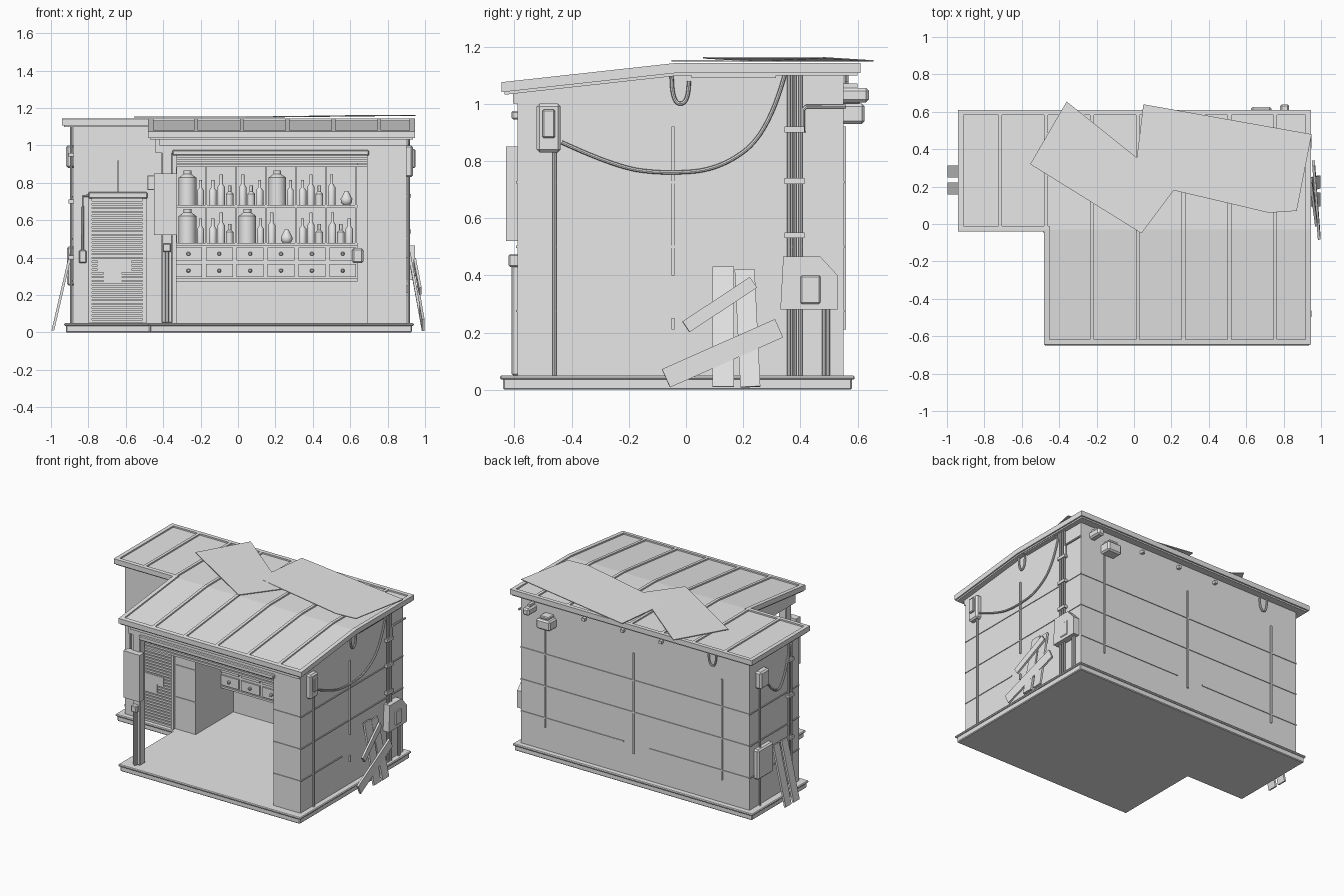
import bpy, bmesh, math
from mathutils import Vector, Matrix

cube = bpy.data.objects.get("Cube")
if cube:
    bpy.data.objects.remove(cube, do_unlink=True)

grey = bpy.data.materials.new("plain grey")
grey.use_nodes = True
grey.diffuse_color = (.8, .8, .8, 1)
grey.node_tree.nodes["Principled BSDF"].inputs["Base Color"].default_value = grey.diffuse_color

# Main planes of the building
LEFT, RIGHT, FRONT, BACK, ANNEX = -.88, .9, -.59, .55, 0
FLOOR, INNER, OPEN_LEFT, OPEN_RIGHT, HEAD = .05, .42, -.33, .69, .96
RIDGE, RIDGE_HEIGHT, SLOPE, THIN, RIB = -.03, 1.143, .11, .005, .01
WALLS = {"right": (RIGHT, 1, "x"), "left": (LEFT, -1, "x"), "back": (BACK, 1, "y"),
         "front": (FRONT, -1, "y"), "annex": (ANNEX, -1, "y")}


def link(name, mesh):
    mesh.materials.clear()
    mesh.materials.append(grey)
    ob = bpy.data.objects.new(name, mesh)
    bpy.context.collection.objects.link(ob)
    return ob


def add(name, bm):
    bmesh.ops.recalc_face_normals(bm, faces=bm.faces)
    mesh = bpy.data.meshes.new(name)
    bm.to_mesh(mesh)
    bm.free()
    return link(name, mesh)


def smooth(ob):
    bpy.ops.object.select_all(action='DESELECT')
    ob.select_set(True)
    bpy.context.view_layer.objects.active = ob
    bpy.ops.object.shade_smooth_by_angle(angle=math.radians(40))


def soften(ob, width):
    mod = ob.modifiers.new("bevel", 'BEVEL')
    mod.width, mod.segments, mod.limit_method = width, 1, 'ANGLE'


def around(centre, half):
    return centre - half, centre + half


def box(name, xs, ys, zs, soft=0):
    bm = bmesh.new()
    bmesh.ops.create_cube(bm, size=1)
    for v in bm.verts:
        v.co = [min(span) if c < 0 else max(span) for c, span in zip(v.co, (xs, ys, zs))]
    ob = add(name, bm)
    if soft:
        soften(ob, soft)
    return ob


def mount(name, wall, along, zs, depth, soft=0):
    """Box fixed on the outside of a wall."""
    plane, sign, axis = WALLS[wall]
    out = (plane - sign * RIB, plane + sign * depth)
    return box(name, out, along, zs, soft) if axis == "x" else box(name, along, out, zs, soft)


def prism(name, points, offset):
    bm = bmesh.new()
    face = bm.faces.new([bm.verts.new(p) for p in points])
    new = bmesh.ops.extrude_face_region(bm, geom=[face])["geom"]
    bmesh.ops.translate(bm, vec=offset, verts=[v for v in new if isinstance(v, bmesh.types.BMVert)])
    return add(name, bm)


def slab(name, xs, ys, low, high, base=None):
    """Block with a top that follows the roof; its bottom is flat at base or follows too."""
    def height(y):
        return RIDGE_HEIGHT + min(y - RIDGE, 0) * SLOPE
    line = [ys[0]] + [RIDGE] * (ys[0] < RIDGE < ys[1]) + [ys[1]]
    top = [(xs[0], y, height(y) + high) for y in line]
    bottom = [(xs[0], y, height(y) + low if base is None else base) for y in reversed(line)]
    prism(name, top + bottom, (xs[1] - xs[0], 0, 0))


def tube(name, wall, points, radius=.007, curved=False):
    """Pipe or cable lying on a wall, through points given along the wall and up."""
    plane, sign, axis = WALLS[wall]
    out = plane + sign * .012
    curve = bpy.data.curves.new(name, 'CURVE')
    curve.dimensions, curve.bevel_depth, curve.use_fill_caps = '3D', radius, True
    curve.bevel_resolution = 2
    line = curve.splines.new('NURBS' if curved else 'POLY')
    line.points.add(len(points) - 1)
    for point, (along, z) in zip(line.points, points):
        point.co = (out, along, z, 1) if axis == "x" else (along, out, z, 1)
    line.use_endpoint_u, line.order_u = curved, 3
    path = bpy.data.objects.new(name, curve)
    bpy.context.collection.objects.link(path)
    bpy.context.view_layer.update()
    mesh = bpy.data.meshes.new_from_object(path.evaluated_get(bpy.context.evaluated_depsgraph_get()))
    bpy.data.objects.remove(path, do_unlink=True)
    smooth(link(name, mesh))


def lathe(name, profile, place):
    bm = bmesh.new()
    verts = [bm.verts.new((r, 0, z)) for r, z in profile]
    edges = [bm.edges.new(pair) for pair in zip(verts, verts[1:])]
    bmesh.ops.spin(bm, geom=verts + edges, axis=(0, 0, 1), cent=(0, 0, 0), steps=14, angle=math.tau)
    bmesh.ops.remove_doubles(bm, verts=bm.verts, dist=.0005)
    bmesh.ops.translate(bm, vec=place, verts=bm.verts)
    smooth(add(name, bm))


def plank(name, start, end, width):
    start, end = Vector(start), Vector(end)
    up = (end - start).normalized()
    across = up.cross(Vector((1, 0, 0))).normalized()
    frame = Matrix((across.cross(up), across, up)).transposed().to_4x4()
    ob = box(name, around(0, .007), around(0, width / 2), (0, (end - start).length))
    ob.matrix_world = Matrix.Translation(start) @ frame


# Floor plinth in two steps
def plinth(name, inset, low, high):
    west, notch, east = -.93 + inset, -.48 + inset, .94 - inset
    south, step, north = -.65 + inset, -.04 + inset, .59 - inset
    outline = [(notch, south), (east, south), (east, north), (west, north), (west, step), (notch, step)]
    soften(prism(name, [(x, y, low) for x, y in outline], (0, 0, high - low)), THIN)


plinth("floor_base", RIB, 0, .04)
plinth("floor_slab", 0, .035, FLOOR)

# Walls, pillars and headers
EAVE = -.035
slab("back_wall", (LEFT, RIGHT), (INNER, BACK), 0, EAVE, FLOOR)
slab("right_wall", (RIGHT - .06, RIGHT), (FRONT, BACK), 0, EAVE, FLOOR)
slab("annex_block", (LEFT, OPEN_LEFT), (ANNEX, BACK), 0, EAVE, FLOOR)
slab("front_right_pillar", (OPEN_RIGHT, RIGHT), (FRONT, FRONT + .12), 0, EAVE, FLOOR)
slab("front_header", (-.44, RIGHT), (FRONT, FRONT + .09), 0, EAVE, HEAD)
slab("side_header", (-.44, -.36), (FRONT, ANNEX), 0, EAVE, HEAD)
box("front_left_post", around(-.38, .03), (FRONT, FRONT + .06), (FLOOR, 1), THIN)
mount("post_rail", "front", around(-.38, RIB), (FLOOR, .45), .02, THIN)

# Raised wall joints
for course in range(3):
    zs = around(.275 + course * .225, .004)
    mount("right_joint", "right", (FRONT, BACK if course else -.13), zs, THIN)
    mount("back_joint", "back", (LEFT if course else .1, RIGHT), zs, THIN)
    mount("left_joint", "left", (ANNEX, BACK), zs, THIN)
    mount("pillar_joint", "front", (OPEN_RIGHT, RIGHT), zs, THIN)
    mount("annex_pillar_joint", "annex", (-.48, OPEN_LEFT), zs, THIN)
    mount("back_upright_joint", "back", around(-.67 + course * .69, THIN), (.21, .92), RIB)
mount("back_joint_short", "back", (LEFT, -.1), around(.275, .004), THIN)
for zs in ((.4, .92), (.21, .25)):
    mount("right_upright_joint", "right", around(-.045, THIN), zs, RIB)
mount("annex_upright_joint", "annex", around(-.64, THIN), (.75, .92), RIB)
box("inner_upright_joint", around(.04, THIN), around(INNER, THIN), (FLOOR, .27))

# Roof sheets, rims and standing seams
WEST, NOTCH, EAST, SOUTH, STEP, NORTH, RIM = -.94, -.48, .945, -.645, -.04, .61, .028
for name, west, east, south in (("main", NOTCH, EAST, SOUTH), ("annex", WEST, NOTCH + RIM, STEP)):
    slab(name + "_roof", (west, east), (south, NORTH), -.03, -RIB)
    slab(name + "_roof_under", (west + RIB, east - RIB), (south + RIB, NORTH - RIB), -.045, -.02)
    slab(name + "_rim_front", (west, east), (south, south + RIM), EAVE, 0)
for name, west, south, north in (("right", EAST - RIM, SOUTH, NORTH), ("left", NOTCH, SOUTH, STEP + RIM),
                                 ("annex", WEST, STEP, NORTH)):
    slab(name + "_rim_side", (west, west + RIM), (south, north), EAVE, 0)
slab("rim_back", (WEST, EAST), (NORTH - RIM, NORTH), EAVE, 0)
for seam in range(7):
    x = -.715 + seam * .245
    slab("roof_seam", around(x, RIB), (STEP if x < -.46 else SOUTH, NORTH), -.015, 0)

# Loose sheets on the roof
TOP = RIDGE_HEIGHT + THIN
prism("loose_sheet_left", [(-.555, .32, TOP), (-.36, .655, TOP), (.22, .19, TOP), (.04, -.05, TOP)], (0, 0, THIN))
prism("loose_sheet_right", [(.05, .64, TOP), (.95, .48, TOP + RIB), (.87, .07, TOP + RIB), (.72, .06, TOP + RIB),
                            (0, .23, TOP)], (0, 0, THIN))

# Annex roller door
mount("door_hood", "annex", (-.8, -.485), (.715, .75), .035, THIN)
for x in (-.79, -.5):
    mount("door_guide", "annex", around(x, RIB), (FLOOR, .72), .02)
repeat = mount("door_slats", "annex", (-.78, -.51), around(.06, .007), .012).modifiers.new("repeat", 'ARRAY')
repeat.count, repeat.use_relative_offset, repeat.use_constant_offset = 32, False, True
repeat.constant_offset_displace = (0, 0, .0205)
mount("door_torn_patch", "annex", (-.75, -.57), (.33, .39), .014)
mount("door_torn_patch_low", "annex", (-.72, -.62), (.27, .33), .014)

# Rolled-up shop shutter
mount("shutter_box", "front", (-.35, .7), (.945, .975), .02, THIN)
for z in (.89, .91, .93):
    box("shutter_slat", (OPEN_LEFT, OPEN_RIGHT), around(FRONT + .03, RIB), around(z, .007))
mount("header_trim", "front", (-.42, RIGHT), (1, 1.04), .015)

# Shelves and drawers
SHELF, SHELVES, CELL, CASE_END = .28, (.47, .675), .16, .64
for z in (SHELF, *SHELVES, RIGHT):
    box("shelf_board", (OPEN_LEFT, CASE_END), (SHELF, INNER), around(z, .007))
for cell in range(7):
    box("shelf_divider", around(OPEN_LEFT + cell * CELL, THIN), (SHELF, INNER), (SHELVES[0], RIGHT))
box("drawer_case", (OPEN_LEFT, CASE_END), (SHELF + RIB, INNER), (SHELF, SHELVES[0]))
for column in range(6):
    for z in (.33, .42):
        x = -.265 + column * .165
        box("drawer", around(x, .072), (SHELF, SHELF + RIB + THIN), around(z, .035))
        box("drawer_knob", around(x, RIB), around(SHELF, .015), around(z, RIB), THIN)
box("counter_meter", around(CASE_END, .03), (SHELF - .04, SHELF + .02), (.37, .45), RIB)


# Jugs, bottles and flasks, one letter for each shelf cell
def vessel(name, x, z, radius, tall, shoulder):
    neck = radius * .45
    sides = [(radius, 0), (radius, tall * shoulder), (neck, tall * (shoulder + .1)), (neck, tall)]
    if name == "flask":
        sides = [(radius * math.sin(a), radius * (1 - math.cos(a))) for a in (.6, 1.2, 1.8, 2.4)] + [(RIB, tall)]
    lathe(name, [(0, 0)] + sides + [(0, tall)], (x, .35, z))


for z, row in zip(SHELVES, ("jbjtbb", "jbbjbf")):
    for cell, kind in enumerate(row):
        x = OPEN_LEFT + (cell + .5) * CELL
        if kind == "j":
            vessel("jug", x - .02, z, .047, .19, .8)
            vessel("bottle", x + .05, z, .018, .14, .6)
        elif kind == "b":
            for n in range(3):
                vessel("bottle", x + (n - 1) * .045, z, .02, .11 + .03 * ((n + cell) % 3), .6)
        else:
            vessel("flask", x + .03, z, .032, .08, 1)
            vessel("bottle", x - .05, z, .02, .17, .6)

# Front sign plate and switches
mount("hanging_plate", "front", (-.45, -.325), (.52, .85), .04)
mount("post_switch", "front", around(-.38, .022), (.43, .475), .03, THIN)
mount("door_lamp", "annex", around(-.465, .02), (.76, .84), FLOOR, THIN)
mount("annex_switch", "annex", around(-.83, .02), (.37, .44), .03, THIN)
tube("annex_wire", "annex", [(-.83, .44), (-.83, .73), (-.78, .73)])

# Right wall: meter, cable, conduits and fuse cabinet
mount("meter_box", "right", around(-.48, .042), (.83, 1), .035, RIB)
mount("meter_window", "right", around(-.48, .022), (.88, .98), .048, THIN)
tube("meter_conduit", "right", [(-.46, FLOOR), (-.46, .84)])
tube("sagging_cable", "right", [(-.435, .865), (-.25, .78), (-.08, .755), (.12, .77), (.29, .9), (.345, 1.1)],
     curved=True)
for y in (.36, .38, .4):
    tube("wall_conduit", "right", [(y, FLOOR), (y, 1.1)])
for z in (.54, .73, .91):
    mount("conduit_clamp", "right", around(.38, .035), around(z, RIB), .025)
tube("corner_conduit", "right", [(.41, .9), (.41, .98), (.42, .99), (.56, .99)])
lower, upper = .28, .465
prism("fuse_cabinet", [(RIGHT, .33, lower), (RIGHT, .53, lower), (RIGHT, .53, .4), (RIGHT, .47, upper),
                       (RIGHT, .34, upper)], (.045, 0, 0))
mount("fuse_cover", "right", (.4, .47), (.3, .4), FLOOR, THIN)
for y in (.483, .497):
    tube("cabinet_pipe", "right", [(y, FLOOR), (y, lower)])
mount("lamp_strip", "right", (.02, .315), (1.09, 1.105), .03)

# Cable loops and hooks beneath the eaves
for wall, middle in (("right", -.02), ("back", -.6)):
    near, far = around(middle, .03)
    tube("cable_loop", wall, [(near, 1.1), (near, 1), (far, 1), (far, 1.08)], curved=True)
for x in (.4, .1, -.2):
    mount("eave_hook", "back", around(x, RIB), around(1.06, RIB), .025)

# Back corner junction box and lamp
mount("junction_box", "back", around(.68, .055), (.93, 1), .075, RIB)
mount("junction_lid", "back", around(.68, .035), (1, 1.02), .06, THIN)
mount("lamp_arm", "back", around(.805, RIB), around(1.06, RIB), FLOOR)
mount("lamp_head", "back", around(.805, .025), around(1.03, .025), .09, RIB)

# Left wall boxes and wiring
mount("left_upper_box", "left", around(.43, FLOOR), (.88, 1), .04, RIB)
mount("left_cabinet", "left", (.33, .5), (.25, .46), .035, RIB)
tube("left_cable", "left", [(.38, .9), (.3, .78), (.18, .8), (.1, 1.1)], curved=True)
for y, high in ((.1, 1.1), (.13, 1.1), (.45, .9)):
    tube("left_conduit", "left", [(y, FLOOR), (y, high)])
for z in (.4, .7, .95):
    mount("left_clamp", "left", around(.115, .03), around(z, RIB), .025)

# Leaning planks
FOOT, REST = .99, .915
plank("right_plank_near", (FOOT, .13, RIB), (REST, .13, .43), .075)
plank("right_plank_far", (FOOT, .225, RIB), (REST, .205, .42), .07)
plank("right_plank_cross", (.975, 0, .22), (.945, .235, .375), .045)
plank("right_plank_low", (FOOT, -.07, .04), (.96, .325, .215), .07)
for y in (.19, .28):
    plank("left_plank", (-FOOT, y, RIB), (LEFT - .015, y, .42), .065)
